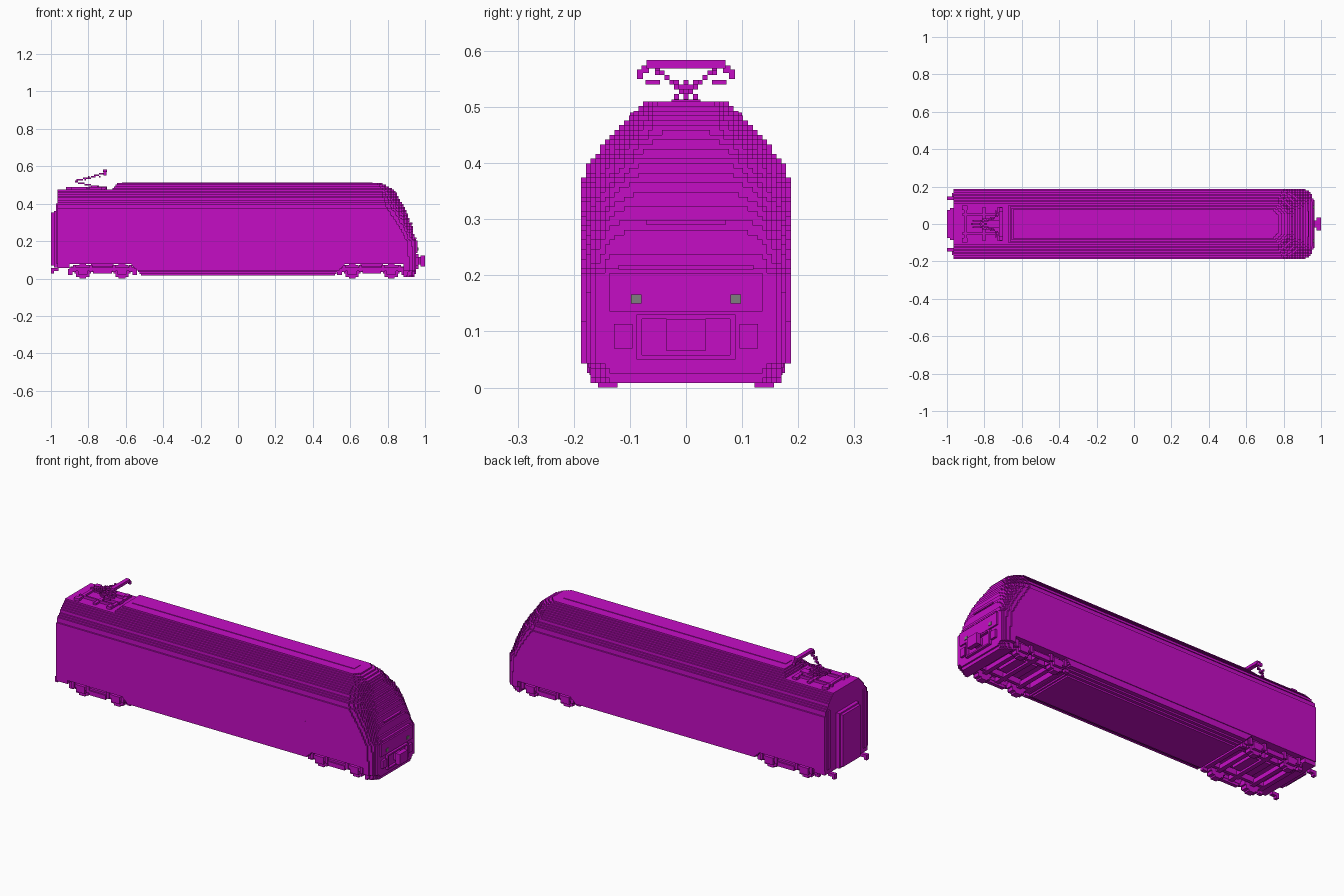
import bpy, bmesh, math

cube = bpy.data.objects.get("Cube")
if cube:
    bpy.data.objects.remove(cube, do_unlink=True)

V = 0.0085  # size of one block


def material(name, rgb):
    m = bpy.data.materials.new(name)
    m.use_nodes = True
    m.diffuse_color = (*rgb, 1)
    m.node_tree.nodes["Principled BSDF"].inputs["Base Color"].default_value = (*rgb, 1)
    return m


MAGENTA = material("magenta", (0.56, 0.004, 0.56))
GREY = material("lamp grey", (0.21, 0.21, 0.21))


def finish(name, bm, mat):
    bmesh.ops.recalc_face_normals(bm, faces=bm.faces)
    me = bpy.data.meshes.new(name)
    bm.to_mesh(me)
    bm.free()
    me.materials.append(mat)
    ob = bpy.data.objects.new(name, me)
    bpy.context.collection.objects.link(ob)
    return ob


def boxes(name, spans, mat=MAGENTA):
    """One object from boxes given as (x0, x1, y0, y1, z0, z1)."""
    bm = bmesh.new()
    for x0, x1, y0, y1, z0, z1 in spans:
        vs = bmesh.ops.create_cube(bm, size=1)["verts"]
        bmesh.ops.scale(bm, vec=(x1 - x0, y1 - y0, z1 - z0), verts=vs)
        bmesh.ops.translate(bm, vec=((x0 + x1) / 2, (y0 + y1) / 2, (z0 + z1) / 2), verts=vs)
    return finish(name, bm, mat)


def both(x0, x1, y0, y1, z0, z1):
    """A box and its mirror image across the centre line."""
    return [(x0, x1, y0, y1, z0, z1), (x0, x1, -y1, -y0, z0, z1)]


def snap(v):
    return round(v / V) * V


def interp(table, t):
    for (a, va), (b, vb) in zip(table, table[1:]):
        if t <= b:
            return va + (vb - va) * max(0, t - a) / (b - a)
    return table[-1][1]


# Shape rules by height: half width, nose tip, and nose corner length and width
HALF = [(0.0, .172), (.038, .172), (.042, .183), (.374, .183), (.395, .175), (.42, .157),
        (.445, .14), (.47, .113), (.495, .088), (.51, .068)]
NOSE = [(0, .935), (.04, .955), (.2, .957), (.215, .945), (.28, .93), (.36, .90),
        (.41, .872), (.475, .835), (.495, .80), (.51, .765)]
CORNER_X = [(.05, .065), (.2, .075), (.375, .13), (.45, .11), (.51, .04)]
CORNER_Y = [(.05, .05), (.2, .055), (.375, .11), (.45, .10), (.51, .05)]


def nose_outline(z, x0):
    """Stepped plan of one layer, from a straight back to a rounded nose."""
    n = round(interp(HALF, z) / V)
    hw, tip = n * V, interp(NOSE, z)
    rx, ry = interp(CORNER_X, z), interp(CORNER_Y, z)
    pts = [(x0, -hw)]
    for j in range(-n, n):
        t = max(0, (abs(j + .5) * V - hw + ry) / ry)
        x = snap(tip - rx * (1 - math.sqrt(max(0, 1 - t * t))))
        if len(pts) > 1 and abs(pts[-1][0] - x) < 1e-6:
            pts[-1] = (x, (j + 1) * V)
        else:
            pts += [(x, j * V), (x, (j + 1) * V)]
    return pts + [(x0, hw)]


def layered(name, z0, z1, back):
    """Stack of stepped layers; equal neighbours merge into one."""
    bm = bmesh.new()
    stack = []
    k = round(z0 / V)
    while k * V < z1 - 1e-6:
        out = nose_outline((k + .5) * V, back((k + .5) * V))
        if stack and stack[-1][2] == out:
            stack[-1][1] = (k + 1) * V
        else:
            stack.append([k * V, (k + 1) * V, out])
        k += 1
    for lo, hi, out in stack:
        f = bm.faces.new([bm.verts.new((x, y, lo)) for x, y in out])
        g = bmesh.ops.extrude_face_region(bm, geom=[f])["geom"]
        bmesh.ops.translate(bm, vec=(0, 0, hi - lo),
                            verts=[e for e in g if isinstance(e, bmesh.types.BMVert)])
        bm.faces.new([v for v in f.verts]) if not f.is_valid else None
    return finish(name, bm, MAGENTA)


# Body shell: full length below the rear roof, stepped start for the raised roof
layered("body", 9 * V, 60 * V, lambda z: -.965 if z < .475 else snap(-.68 + (z - .475) * 1.2))
layered("nose_skirt", V, 9 * V, lambda z: .885)
boxes("rear_skirt", [(-.965, -.90, -.183, .183, .055, 9 * V)])

# Belly between the bogies, tapering downwards
belly = []
for k in range(2, 9):
    z = k * V
    half_len = snap(.52 + (z - .017) * .95)
    hw = .183 if z > .042 else .183 - (.046 - z) * 1.9
    belly.append((-half_len, half_len, -hw, hw, z, z + V))
boxes("belly", belly)

# Roof walkway ridge
boxes("roof_ridge", [(-.62, .72, -.026, .026, 60 * V, 60 * V + .003)])

# Rear end: gangway bellows in steps, corner posts and hoses
boxes("gangway", [(-.985, -.965, -.085, .085, .06, .36), (-1, -.985, -.075, .075, .07, .352)])
boxes("rear_posts", both(-.972, -.965, .145, .165, .08, .40))
boxes("rear_hoses", both(-1, -.96, .128, .148, .04, .057) + both(-1, -.985, .128, .148, .028, .045))

# Nose fittings
boxes("coupler", [(.94, .975, -.02, .02, .075, .115), (.975, 1, -.035, .035, .065, .122)])
boxes("coupler_frame", both(.95, .966, .078, .088, .05, .13)
      + [(.95, .966, -.088, .088, .122, .13), (.95, .966, -.088, .088, .05, .058)])
boxes("nose_hatches", both(.95, .964, .095, .128, .07, .113))
boxes("headlights", both(.95, .964, .079, .098, .150, .166), GREY)
boxes("windscreen_ledges", [(.92, interp(NOSE, z) + .006, -w, w, z, z + V)
                            for z, w in ((.21, .12), (.29, .07))])


# Bogies with blocky wheels
def wheel(x, y0, y1, r=.04):
    out = []
    n = 5
    h = 2 * r / (2 * n - 1)
    for k in range(2 * n - 1):
        d = (k - n + 1) * h
        half = max(.012, round(math.sqrt(max(0, (r * 1.03) ** 2 - d * d)) / h) * h)
        out.append((x - half, x + half, y0, y1, k * h, (k + 1) * h))
    return out


for name, c in (("rear", -.725), ("front", .715)):
    wheels, axles, frame = [], [], []
    for ax in (c - .105, c + .105):
        for y in (-.157, .122):
            wheels += wheel(ax, y, y + .035)
        axles.append((ax - .012, ax + .012, -.125, .125, .03, .054))
        frame += both(ax - .025, ax + .025, .157, .172, .022, .06)      # axle boxes
        frame += both(ax - .052, ax - .036, .157, .174, .035, .072)     # springs
        frame += both(ax + .036, ax + .052, .157, .174, .035, .072)
    frame += both(c - .16, c + .16, .155, .168, .04, .06)               # side beams
    frame += both(c - .05, c + .05, .157, .176, .026, .05)
    frame += both(c - .17, c + .17, .095, .112, .035, .065)             # inner beams
    for x in (c - .165, c, c + .165):
        frame.append((x - .012, x + .012, -.16, .16, .035, .06))        # cross beams
    frame += [(c - .06, c + .06, -.07, .07, .045, .08)]
    frame += both(c - .185, c - .16, .135, .155, .02, .05)              # sand pipes
    frame += both(c + .16, c + .185, .135, .155, .02, .05)
    boxes(name + "_wheels", wheels)
    boxes(name + "_axles", axles)
    boxes(name + "_bogie_frame", frame)


# Pantograph from rows of small blocks
def block_line(a, b, s=.0085):
    n = max(1, math.ceil(max(abs(q - p) for p, q in zip(a, b)) / s))
    out = []
    for i in range(n + 1):
        x, y, z = (p + (q - p) * i / n for p, q in zip(a, b))
        x, y, z = snap(x), snap(y), snap(z)
        out.append((x - s / 2, x + s / 2, y - s / 2, y + s / 2, z - s / 2, z + s / 2))
    return list(dict.fromkeys(out))


boxes("pantograph_base", both(-.92, -.72, .045, .055, .476, .49)
      + both(-.92, -.89, .075, .10, .47, .49) + both(-.73, -.71, .06, .09, .47, .49)
      + [(x, x + .017, -.09, .09, .478, .488) for x in (-.91, -.81, -.72)]
      + [(-.80, -.70, -.02, .02, .47, .492)])
knee, head = (-.87, 0, .518), (-.71, 0, .572)
arms = block_line((-.73, 0, .485), knee) + block_line(knee, (-.80, 0, .54))
for s in (-1, 1):
    arms += block_line((-.82, s * .008, .53), (-.71, s * .05, .568))
    arms += block_line((-.86, s * .017, .515), (-.76, s * .026, .49))
    arms += block_line((-.74, s * .055, .545), (-.74, s * .068, .545))
boxes("pantograph_arms", arms)
horns = [(-.722, -.70, -.07, .07, .569, .584)]
horns += both(-.718, -.704, .066, .079, .561, .574) + both(-.718, -.704, .077, .087, .55, .567)
boxes("pantograph_head", horns)
